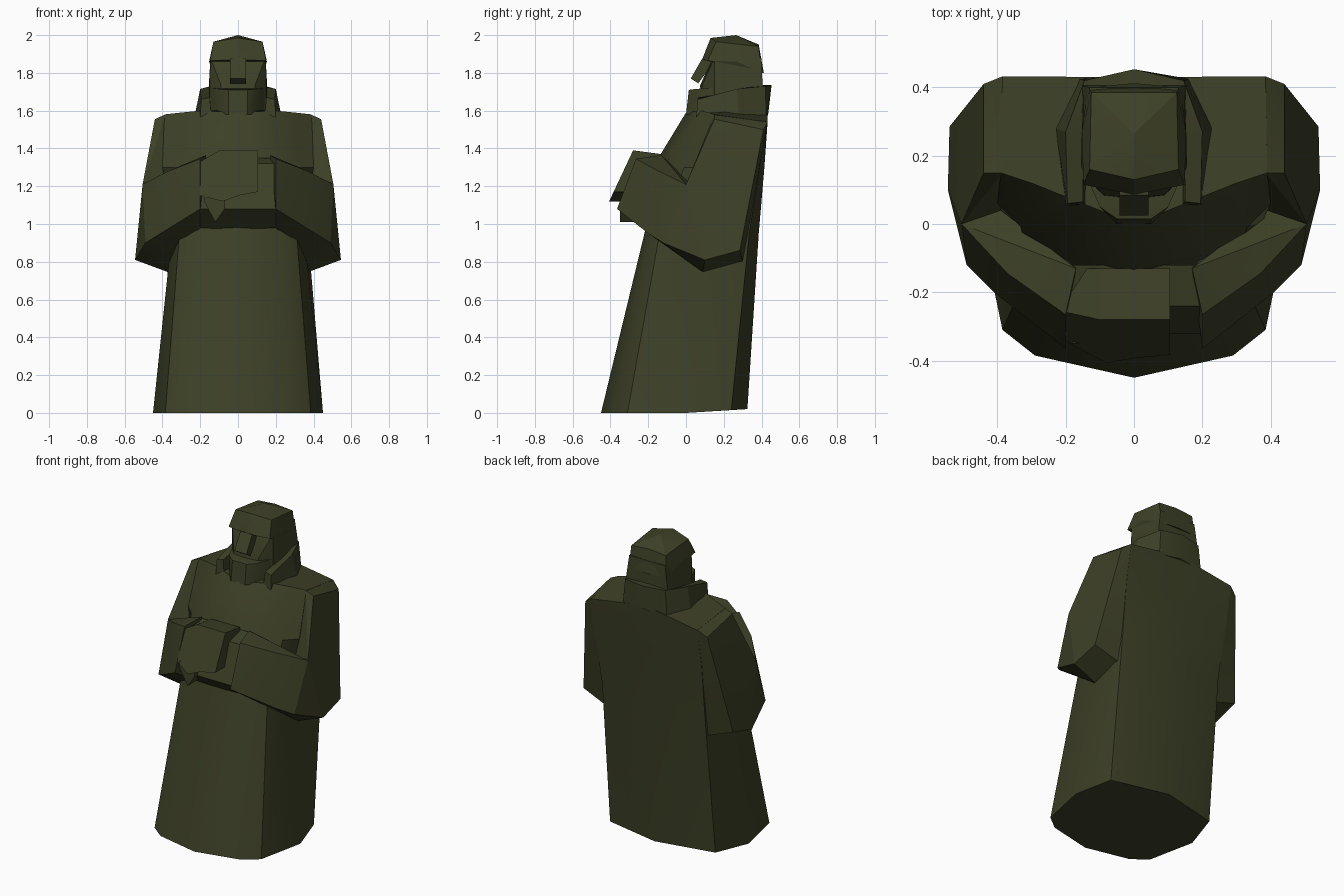
import bpy, bmesh, math

stone = bpy.data.materials.new("dark_olive_stone")
stone.diffuse_color = (0.047, 0.052, 0.020, 1)


def finish(name, bm, angle):
    bmesh.ops.recalc_face_normals(bm, faces=bm.faces)
    mesh = bpy.data.meshes.new(name)
    bm.to_mesh(mesh)
    bm.free()
    mesh.materials.append(stone)
    obj = bpy.data.objects.new(name, mesh)
    bpy.context.collection.objects.link(obj)
    bpy.ops.object.select_all(action='DESELECT')
    obj.select_set(True)
    bpy.context.view_layer.objects.active = obj
    bpy.ops.object.shade_smooth_by_angle(angle=math.radians(angle))
    return obj


def flip(points):
    return [(-x, y, z) for x, y, z in points]


def hull(name, points, both=False):
    """Convex block; both=True adds the points mirrored in x."""
    bm = bmesh.new()
    for p in points + (flip(points) if both else []):
        bm.verts.new(p)
    bmesh.ops.remove_doubles(bm, verts=bm.verts, dist=0.0005)
    res = bmesh.ops.convex_hull(bm, input=bm.verts)
    loose = [v for v in bm.verts if not v.link_faces]
    bmesh.ops.delete(bm, geom=loose, context='VERTS')
    return finish(name, bm, 20)


def loft(name, rings, angle, cyclic=True):
    bm = bmesh.new()
    rows = [[bm.verts.new(p) for p in ring] for ring in rings]
    n = len(rows[0])
    for a, b in zip(rows, rows[1:]):
        for i in range(n):
            j = (i + 1) % n
            bm.faces.new((a[i], a[j], b[j], b[i]))
    bm.faces.new(rows[0])
    bm.faces.new(rows[-1])
    return finish(name, bm, angle)


def full_ring(half):
    """Half outline from front centre to back centre, closed by mirroring."""
    return half + flip(half[-2:0:-1])


# robe and torso
robe = [
    [(0, -.45, 0), (.29, -.385, 0), (.385, -.31, 0), (.45, 0, 0), (.38, .24, .015), (0, .325, .02)],
    [(0, -.22, .95), (.23, -.19, .95), (.31, -.14, .95), (.35, .03, .95), (.37, .335, .95), (0, .385, .95)],
    [(0, -.14, 1.36), (.2, -.09, 1.36), (.33, -.01, 1.3), (.4, .06, 1.3), (.385, .39, 1.3), (0, .415, 1.3)],
    [(0, 0, 1.59), (.2, .08, 1.6), (.3, .12, 1.59), (.39, .15, 1.58), (.385, .432, 1.54), (0, .43, 1.6)],
]
loft("robe", [full_ring(r) for r in robe], 30)

# sleeves: upper arm block and forearm block on each side
upper_arm = [(.44, .15, 1.555), (.44, .41, 1.50), (.385, .15, 1.58), (.385, .432, 1.54),
             (.505, 0, 1.21), (.39, .04, 1.2), (.545, .10, .81), (.54, .285, .86),
             (.37, .09, .745), (.37, .30, .80)]
forearm = [(.505, 0, 1.21), (.39, .04, 1.2), (.37, -.145, 1.28), (.2, -.265, 1.345),
           (.17, -.13, 1.365), (.545, .10, .81), (.49, -.12, .90), (.41, -.2, .95),
           (.2, -.365, 1.08), (.37, .09, .745), (.2, -.2, .98)]
for side, change in (("right", list), ("left", flip)):
    hull(side + "_upper_sleeve", change(upper_arm))
    hull(side + "_forearm_sleeve", change(forearm))

# recessed lower hand between the cuffs
hull("lower_hand", [(.2, -.24, 1.32), (.18, -.12, 1.35), (.2, -.32, 1.08), (.2, -.2, .98), (0, -.2, .97)], True)

# upper hand: front outline leaning back toward the top
outline = [(.105, 1.39), (-.1, 1.39), (-.2, 1.33), (-.2, 1.15), (-.08, 1.12), (.0, 1.15), (.105, 1.17)]


def lean(z):
    return -.28 - (1.39 - z) * .47


loft("upper_hand", [[(x, lean(z) + max(0, -.1 - x) * .5, z) for x, z in outline],
                    [(x, -.13, z - (0.02 if z > 1.3 else 0)) for x, z in outline]], 20)
thumb = [(-.18, 1.12), (-.12, 1.01), (-.07, 1.08), (-.07, 1.16), (-.18, 1.16)]
loft("thumb", [[(x, -.35, z) for x, z in thumb], [(x, -.2, z) for x, z in thumb]], 20)

# head: helmet cap, face, nose and beard
hull("helmet", [(0, .13, 1.985), (0, .265, 2.0), (0, .385, 1.95), (.13, .16, 1.965), (.125, .385, 1.94),
                (0, .085, 1.87), (.148, .115, 1.865), (.153, .27, 1.86), (.135, .40, 1.80), (0, .412, 1.80)], True)
hull("face", [(0, .14, 1.88), (.146, .15, 1.88), (.13, .40, 1.88), (0, .075, 1.735), (.09, .085, 1.735),
              (.155, .17, 1.72), (.15, .405, 1.6), (.15, .15, 1.6), (.09, .08, 1.6), (.15, .405, 1.73)], True)
hull("nose_guard", [(.043, .085, 1.875), (.043, .025, 1.77), (.043, .065, 1.745), (.043, .15, 1.86)], True)
hull("beard", [(.05, .015, 1.71), (.1, .05, 1.715), (.14, .14, 1.72), (.05, 0, 1.58),
               (.09, .04, 1.58), (.14, .14, 1.58)], True)

# collar: band wrapping behind the neck
collar_half = [
    [(.14, .055, 1.56), (.2, .055, 1.56), (.195, .06, 1.66), (.15, .065, 1.67)],
    [(.14, .27, 1.55), (.23, .28, 1.57), (.2, .27, 1.715), (.15, .27, 1.70)],
    [(.12, .37, 1.54), (.16, .425, 1.56), (.145, .42, 1.73), (.12, .385, 1.73)],
    [(0, .38, 1.54), (0, .435, 1.58), (0, .453, 1.735), (0, .41, 1.735)],
]
loft("collar", collar_half + [flip(s) for s in collar_half[-2::-1]], 25)
